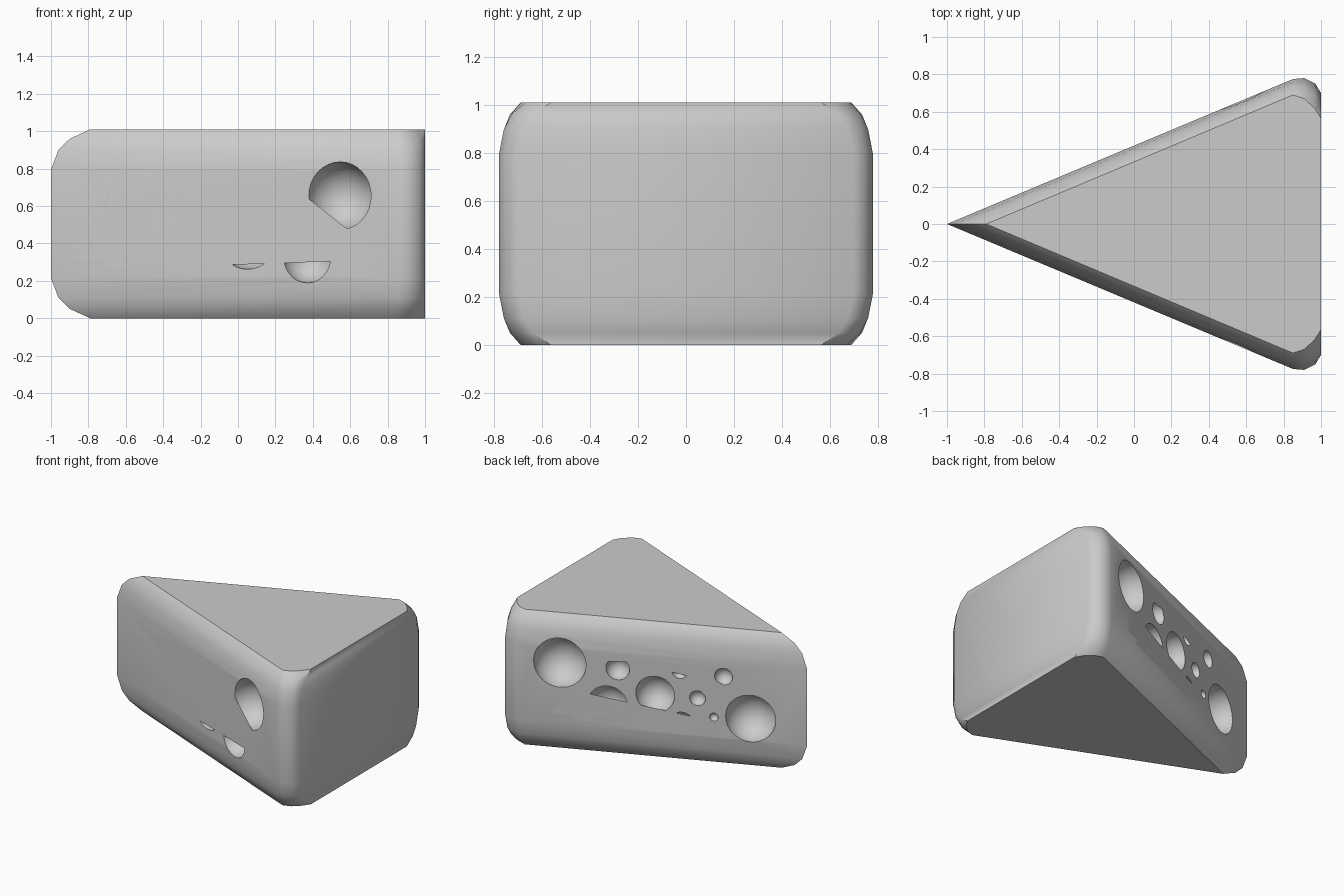
import bpy, bmesh, math
from mathutils import Vector, Matrix

if "Cube" in bpy.data.objects:
    bpy.data.objects.remove(bpy.data.objects["Cube"])

# Half plan outlines (apex to back corner): full-width level and inset top level
FULL = [(0.85, 0.775), (0.91, 0.78), (0.97, 0.75), (1.0, 0.70)]
INSET = [(0.85, 0.69), (0.91, 0.67), (0.965, 0.62), (1.0, 0.565)]
APEX_FULL, APEX_INSET = -1.0, -0.79
SLOPE = 0.775 / 1.85
H = 1.01

# Rounded edge: (height above base, inset fraction)
EDGE = [(0.0, 1.0), (0.05, 0.48), (0.11, 0.19), (0.215, 0.0)]
LEVELS = EDGE + [(H - z, f) for z, f in reversed(EDGE)]


def ring(f):
    half = [Vector(a).lerp(Vector(b), f) for a, b in zip(FULL, INSET)]
    apex = (APEX_FULL + (APEX_INSET - APEX_FULL) * f, 0)
    return [apex] + [(p.x, -p.y) for p in half] + [(p.x, p.y) for p in reversed(half)]


def to_object(name, bm):
    bmesh.ops.recalc_face_normals(bm, faces=bm.faces)
    me = bpy.data.meshes.new(name)
    bm.to_mesh(me)
    bm.free()
    ob = bpy.data.objects.new(name, me)
    bpy.context.collection.objects.link(ob)
    return ob


# Wedge body lofted through the levels
bm = bmesh.new()
rings = [[bm.verts.new((x, y, z)) for x, y in ring(f)] for z, f in LEVELS]
n = len(rings[0])
for lo, hi in zip(rings, rings[1:]):
    for i in range(n):
        j = (i + 1) % n
        bm.faces.new((lo[i], lo[j], hi[j], hi[i]))
bm.faces.new(list(reversed(rings[0])))
bm.faces.new(rings[-1])
wedge = to_object("cheese_wedge", bm)

# Holes on each slanted side: (x, z, radius)
FRONT = [(-0.77, 0.66, 0.07), (-0.535, 0.665, 0.05), (-0.69, 0.515, 0.045),
         (-0.79, 0.357, 0.097), (-0.585, 0.388, 0.07), (-0.375, 0.465, 0.135),
         (-0.22, 0.67, 0.089), (0.05, 0.44, 0.178), (0.255, 0.652, 0.068),
         (0.37, 0.325, 0.136), (0.545, 0.655, 0.181), (0.61, 0.375, 0.067)]
BACK = [(0.58, 0.67, 0.182), (0.21, 0.665, 0.082), (0.55, 0.347, 0.09),
        (0.274, 0.39, 0.14), (-0.03, 0.50, 0.135), (-0.187, 0.69, 0.055),
        (-0.467, 0.68, 0.062), (-0.30, 0.50, 0.055), (-0.20, 0.30, 0.085),
        (-0.405, 0.37, 0.03), (-0.64, 0.385, 0.174)]
bm = bmesh.new()
for holes, side in ((FRONT, -1), (BACK, 1)):
    for x, z, r in holes:
        bmesh.ops.create_uvsphere(
            bm, u_segments=32, v_segments=16, radius=r,
            matrix=Matrix.Translation((x, side * SLOPE * (x + 1), z)))
cutter = to_object("hole_cutter", bm)
cutter.hide_render = True

# Carve the holes, then shade smooth with crisp rims
mod = wedge.modifiers.new("holes", 'BOOLEAN')
mod.operation = 'DIFFERENCE'
mod.solver = 'EXACT'
mod.object = cutter
bpy.context.view_layer.objects.active = wedge
wedge.select_set(True)
bpy.ops.object.modifier_apply(modifier=mod.name)
bpy.data.objects.remove(cutter, do_unlink=True)
bpy.ops.object.shade_smooth_by_angle(angle=math.radians(40))
